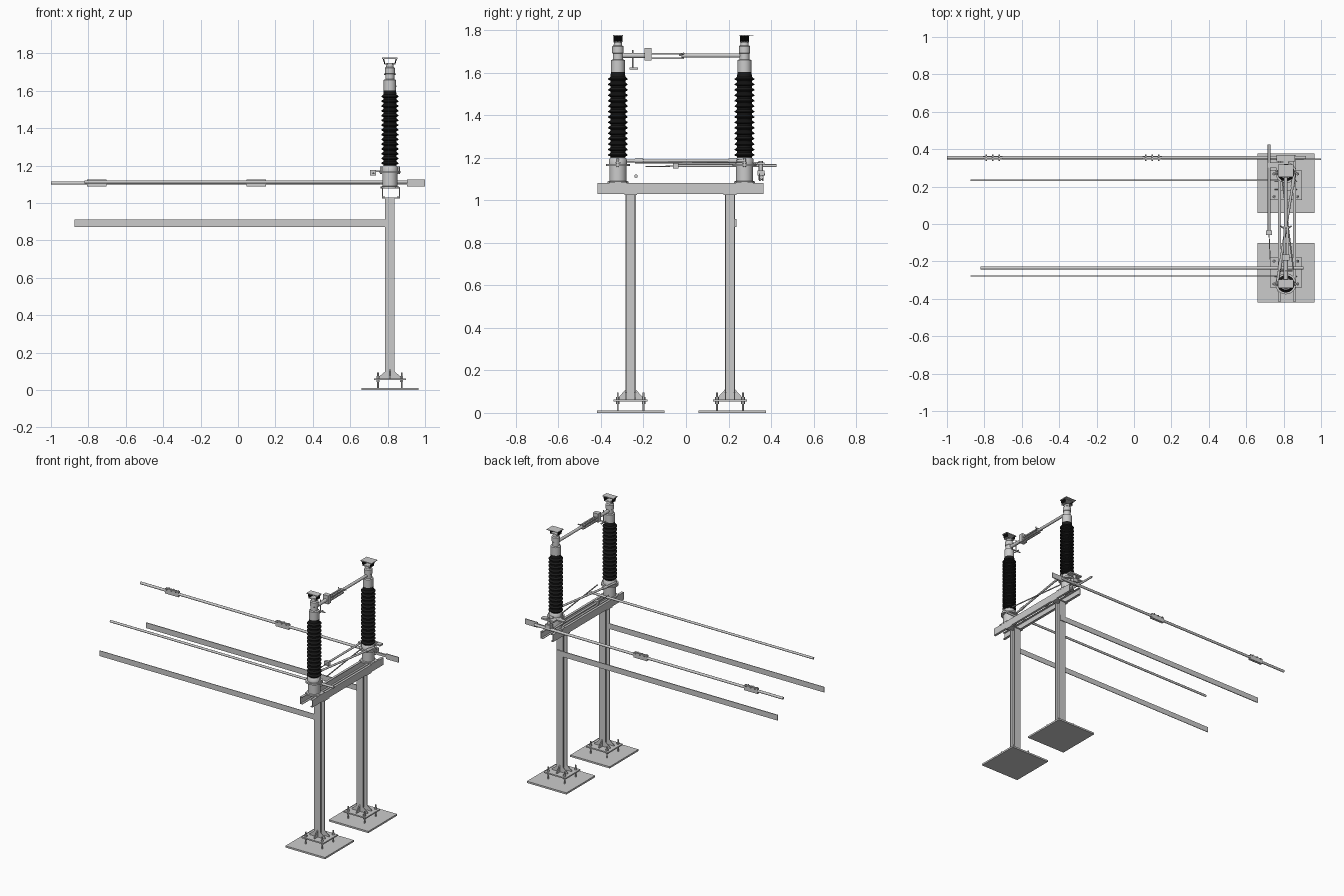
import bpy, bmesh, math
from mathutils import Vector

CX = 0.812                                   # x of both poles
POSTS = {"near": (-0.26, -0.32), "far": (0.207, 0.275)}   # column y, insulator y
black = bpy.data.materials.new("black_porcelain")
black.diffuse_color = (0.01, 0.01, 0.01, 1)


def finish(name, bm, mat=None, smooth=False):
    bmesh.ops.recalc_face_normals(bm, faces=bm.faces)
    me = bpy.data.meshes.new(name)
    bm.to_mesh(me)
    bm.free()
    ob = bpy.data.objects.new(name, me)
    bpy.context.collection.objects.link(ob)
    if mat:
        me.materials.append(mat)
    if smooth:
        bpy.ops.object.select_all(action='DESELECT')
        ob.select_set(True)
        bpy.context.view_layer.objects.active = ob
        bpy.ops.object.shade_smooth_by_angle(angle=math.radians(35))
    return ob


def box(name, x, y, z, mat=None):
    bm = bmesh.new()
    bmesh.ops.create_cube(bm, size=1)
    for v in bm.verts:
        v.co = [a[0] + (c + 0.5) * (a[1] - a[0]) for a, c in zip((x, y, z), v.co)]
    return finish(name, bm, mat)


def rod(name, p, q, r, n=16, mat=None):
    p, q = Vector(p), Vector(q)
    d = q - p
    bm = bmesh.new()
    bmesh.ops.create_cone(bm, cap_ends=True, segments=n, radius1=r, radius2=r, depth=d.length)
    rot = d.to_track_quat('Z', 'Y')
    for v in bm.verts:
        v.co = rot @ v.co + (p + q) / 2
    return finish(name, bm, mat, n > 8)


def lathe(name, prof, x, y, mat=None, n=32):
    bm = bmesh.new()
    rings = [[bm.verts.new((x + r * math.cos(2 * math.pi * i / n),
                            y + r * math.sin(2 * math.pi * i / n), z)) for i in range(n)]
             for r, z in prof]
    for a, b in zip(rings, rings[1:]):
        for i in range(n):
            bm.faces.new((a[i], a[(i + 1) % n], b[(i + 1) % n], b[i]))
    bm.faces.new(rings[0])
    bm.faces.new(rings[-1])
    return finish(name, bm, mat, True)


def prism(name, pts, offset):
    bm = bmesh.new()
    f = bm.faces.new([bm.verts.new(p) for p in pts])
    ext = bmesh.ops.extrude_face_region(bm, geom=[f])
    bmesh.ops.translate(bm, vec=offset,
                        verts=[g for g in ext["geom"] if isinstance(g, bmesh.types.BMVert)])
    return finish(name, bm)


for tag, (py, iy) in POSTS.items():
    # footing plates
    fy = py if tag == "near" else 0.217
    box(tag + "_ground_plate", (0.66, 0.965), (fy - 0.159, fy + 0.159), (0, 0.012))
    box(tag + "_foot_plate", (CX - 0.085, CX + 0.085), (py - 0.08, py + 0.08), (0.054, 0.063))
    # anchor bolts with nuts
    for sx in (-1, 1):
        for sy in (-1, 1):
            bx, by = CX + sx * 0.063, py + sy * 0.061
            rod(tag + "_anchor_bolt", (bx, by, 0.01), (bx, by, 0.095), 0.0045, 12)
            for z in (0.042, 0.063):
                rod(tag + "_anchor_nut", (bx, by, z), (bx, by, z + 0.012), 0.009, 6)
    # H column
    x0, x1, h = CX - 0.025, CX + 0.025, 0.024
    t, w = 0.005, 0.003
    prism(tag + "_column", [(x0, py - h, 0.06), (x1, py - h, 0.06), (x1, py - h + t, 0.06),
                            (CX + w, py - h + t, 0.06), (CX + w, py + h - t, 0.06),
                            (x1, py + h - t, 0.06), (x1, py + h, 0.06), (x0, py + h, 0.06),
                            (x0, py + h - t, 0.06), (CX - w, py + h - t, 0.06),
                            (CX - w, py - h + t, 0.06), (x0, py - h + t, 0.06)], (0, 0, 0.97))
    # gussets
    for s in (-1, 1):
        for dy in (-0.024, 0.019):
            prism(tag + "_side_gusset", [(CX + s * 0.024, py + dy, 0.063), (CX + s * 0.06, py + dy, 0.063),
                                         (CX + s * 0.06, py + dy, 0.07), (CX + s * 0.024, py + dy, 0.1)],
                  (0, 0.005, 0))
        prism(tag + "_face_gusset", [(CX - 0.003, py + s * 0.024, 0.063), (CX - 0.003, py + s * 0.06, 0.063),
                                     (CX - 0.003, py + s * 0.06, 0.07), (CX - 0.003, py + s * 0.024, 0.11)],
              (0.006, 0, 0))
    # bearing pedestal
    lathe(tag + "_pedestal", [(0.05, 1.078), (0.05, 1.088), (0.04, 1.09), (0.04, 1.16), (0.056, 1.16),
                              (0.056, 1.171), (0.043, 1.171), (0.043, 1.19), (0.036, 1.2)], CX, iy)
    box(tag + "_pedestal_base", (0.768, 0.867), (iy - 0.04, iy + 0.04), (1.078, 1.086))
    # ribbed insulator
    prof = [(0.033, 1.195)]
    for i in range(15):
        z = 1.205 + i * 0.0255
        prof += [(0.035, z), (0.046, z + 0.005), (0.046, z + 0.009), (0.035, z + 0.018)]
    lathe(tag + "_insulator", prof + [(0.033, 1.602)], CX, iy, black)
    # head fitting and neck
    lathe(tag + "_head", [(0.033, 1.6), (0.033, 1.658), (0.024, 1.662), (0.024, 1.69), (0.027, 1.692),
                          (0.027, 1.722), (0.02, 1.728), (0.018, 1.748)], CX, iy)
    # terminal with rows of contact fingers
    box(tag + "_terminal_base", (CX - 0.03, CX + 0.03), (iy - 0.02, iy + 0.02), (1.741, 1.746))
    box(tag + "_terminal_plate", (CX - 0.042, CX + 0.042), (iy - 0.023, iy + 0.023), (1.771, 1.777))
    for s in (-1, 1):
        for i in range(6):
            y = iy - 0.0175 + i * 0.007
            rod(tag + "_terminal_finger", (CX + s * 0.027, y, 1.744), (CX + s * 0.035, y, 1.773), 0.003, 8, black)
    # crank arm on the pedestal
    box(tag + "_crank", (CX - 0.052, CX + 0.052), (iy - 0.012, iy + 0.012), (1.172, 1.18))
    for s in (-1, 1):
        rod(tag + "_crank_pin", (CX + s * 0.047, iy, 1.155), (CX + s * 0.047, iy, 1.195), 0.006)

# terminal tab on the far pole
box("far_terminal_tab", (CX - 0.042, CX + 0.042), (0.29, 0.318), (1.773, 1.777))

# two channel beams, open sides facing each other
for s in (-1, 1):
    xo, xi, xt = CX + 0.006 + s * 0.048, CX + 0.006 + s * 0.031, CX + 0.006 + s * 0.044
    prism("channel_beam", [(xo, -0.415, 1.03), (xi, -0.415, 1.03), (xi, -0.415, 1.034),
                           (xt, -0.415, 1.034), (xt, -0.415, 1.077), (xi, -0.415, 1.077),
                           (xi, -0.415, 1.081), (xo, -0.415, 1.081)], (0, 0.78, 0))
for tag, (py, iy) in POSTS.items():
    box(tag + "_column_cap", (0.77, 0.866), (py - 0.03, py + 0.03), (1.024, 1.03))

# switch blades across the heads
rod("near_blade", (CX, -0.30, 1.68), (CX, -0.19, 1.68), 0.012)
rod("far_blade", (CX, -0.02, 1.68), (CX, 0.26, 1.68), 0.010)
box("contact_block", (CX - 0.02, CX + 0.02), (-0.195, -0.163), (1.656, 1.716))
for z in (1.667, 1.688):
    for s in (-1, 1):
        box("contact_finger", (CX + s * 0.008 - 0.005, CX + s * 0.008 + 0.005), (-0.165, -0.01), (z - 0.004, z + 0.004))
rod("arcing_horn_stem", (CX, -0.25, 1.62), (CX, -0.25, 1.705), 0.004)
rod("arcing_horn_foot", (CX, -0.265, 1.619), (CX, -0.225, 1.619), 0.005)
rod("arcing_horn_bar", (CX - 0.035, -0.25, 1.625), (CX + 0.035, -0.25, 1.625), 0.004)
for s in (-1, 1):
    rod("blade_horn", (CX, -0.03, 1.682), (CX + s * 0.03, -0.01, 1.69), 0.004)

# crossed linkage between the poles
rod("cross_link", (CX - 0.047, -0.32, 1.185), (CX + 0.047, 0.275, 1.185), 0.007)
rod("side_link", (CX + 0.04, -0.24, 1.176), (CX - 0.02, 0.24, 1.176), 0.004)
for y in (-0.24, 0.2):
    rod("link_sleeve", (CX + 0.158 * (y + 0.0225), y, 1.185),
        (CX + 0.158 * (y + 0.0625), y + 0.04, 1.185), 0.01)

# operating handle
rod("handle_rod", (0.722, -0.05, 1.162), (0.722, 0.425, 1.162), 0.007)
box("handle_block", (0.706, 0.738), (-0.06, -0.036), (1.148, 1.176))
rod("handle_wire", (0.728, -0.19, 1.158), (0.722, -0.05, 1.16), 0.0025, 8)
box("handle_bracket", (0.715, 0.80), (0.30, 0.33), (1.166, 1.174))

# long drive rod with clamps and end lever
rod("drive_rod", (-1.0, 0.355, 1.107), (0.92, 0.355, 1.107), 0.009)
for x in (-0.755, 0.098):
    for s in (-1, 1):
        box("drive_clamp", (x - 0.052, x + 0.052), (0.355 + s * 0.006 - 0.003, 0.355 + s * 0.006 + 0.003), (1.089, 1.125))
    for dx in (-0.035, 0, 0.035):
        rod("clamp_bolt", (x + dx, 0.338, 1.121), (x + dx, 0.372, 1.121), 0.004, 8)
box("drive_end_plate", (0.903, 1.0), (0.343, 0.349), (1.089, 1.126))
box("drive_lever_strip", (0.76, 0.91), (0.343, 0.348), (1.10, 1.117))
rod("drive_pivot", (CX, 0.352, 1.095), (CX, 0.352, 1.185), 0.010)
box("drive_pivot_arm", (CX - 0.05, CX + 0.05), (0.335, 0.37), (1.168, 1.178))
box("drive_pivot_link", (CX - 0.015, CX + 0.015), (0.275, 0.36), (1.172, 1.18))
box("drive_pivot_clamp", (CX - 0.02, CX + 0.02), (0.335, 0.368), (1.115, 1.14))

# second drive rod and flat stretcher bars
rod("near_drive_rod", (-0.82, -0.235, 1.113), (0.905, -0.235, 1.113), 0.008)
box("far_stretcher_bar", (-0.873, 0.835), (0.231, 0.237), (0.873, 0.911))
box("near_stretcher_bar", (-0.873, 0.79), (-0.280, -0.276), (0.873, 0.911))
